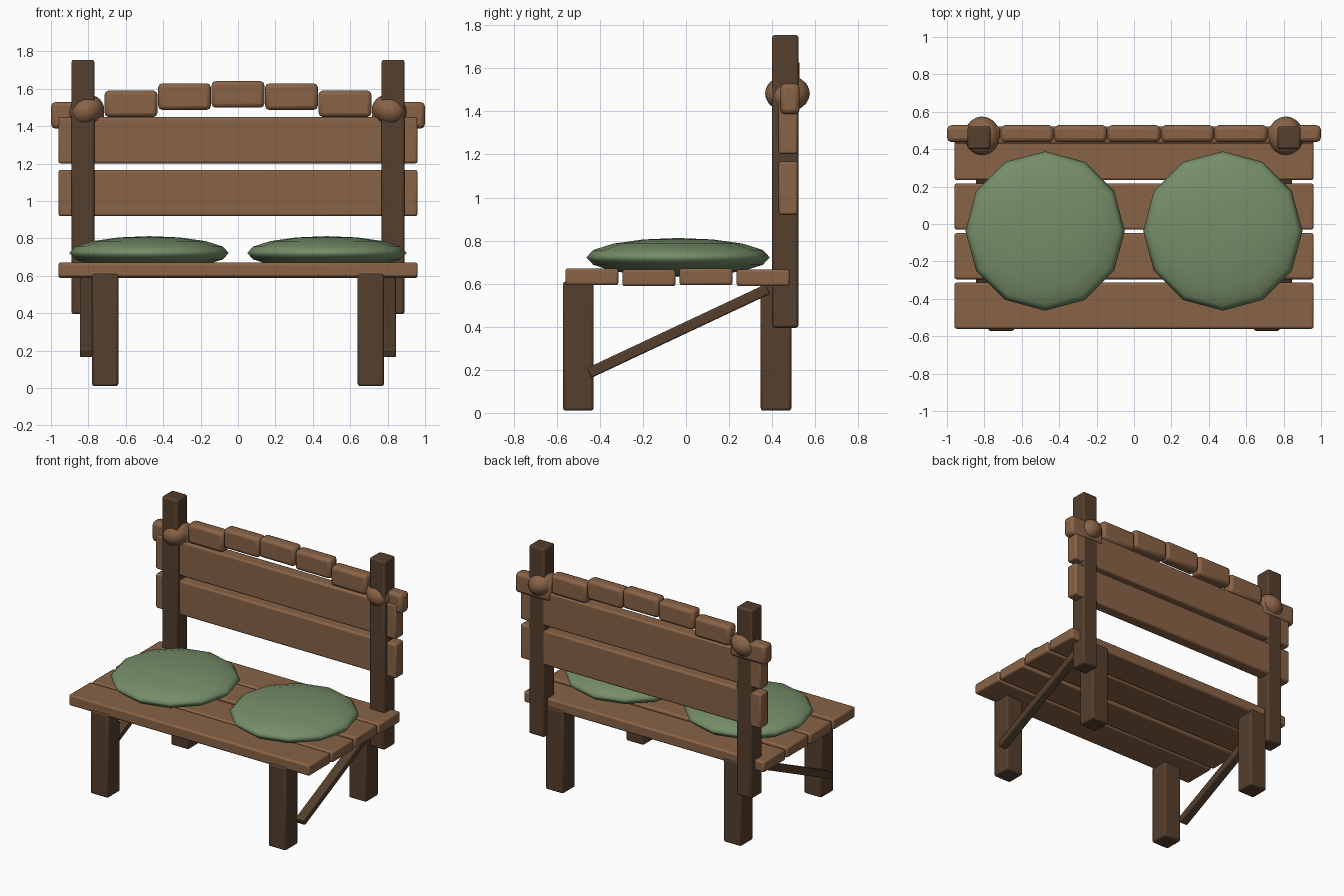
import bpy
from math import atan2, hypot, radians

if "Cube" in bpy.data.objects:
    bpy.data.objects.remove(bpy.data.objects["Cube"], do_unlink=True)


def material(name, colour):
    mat = bpy.data.materials.new(name)
    mat.use_nodes = True
    mat.diffuse_color = (*colour, 1)
    mat.node_tree.nodes["Principled BSDF"].inputs["Base Color"].default_value = (*colour, 1)
    return mat


light_wood = material("light wood", (0.25, 0.125, 0.062))
dark_wood = material("dark wood", (0.09, 0.05, 0.026))
green_cloth = material("green cloth", (0.18, 0.27, 0.14))


def finish(obj, name, mat, angle):
    obj.name = name
    obj.data.materials.append(mat)
    bpy.ops.object.shade_smooth_by_angle(angle=radians(angle))
    return obj


def block(name, mat, centre, size, bevel=0.012, tilt=0):
    """Bevelled timber, optionally pitched about x."""
    bpy.ops.mesh.primitive_cube_add(size=1, location=centre)
    obj = bpy.context.object
    obj.scale = size
    bpy.ops.object.transform_apply(location=False, rotation=False, scale=True)
    obj.rotation_euler.x = tilt
    mod = obj.modifiers.new("rounded edges", "BEVEL")
    mod.width = bevel
    mod.segments = 2
    return finish(obj, name, mat, 40)


def ball(name, mat, centre, radii, segments, rings, tilt=0):
    bpy.ops.mesh.primitive_uv_sphere_add(segments=segments, ring_count=rings, radius=1, location=centre)
    obj = bpy.context.object
    obj.scale = radii
    obj.rotation_euler.y = tilt
    return finish(obj, name, mat, 60)


# Seat planks, front to back
for i in range(4):
    block(f"seat_plank_{i + 1}", light_wood,
          (0, -0.437 + i * 0.265, 0.632 - 0.005 * (i % 2)), (1.92, 0.247, 0.078))

# Backrest planks
for name, z in (("lower", 1.043), ("upper", 1.325)):
    block(f"{name}_back_plank", light_wood, (0, 0.475, z), (1.92, 0.09, 0.248))

# Arched row of short blocks along the top
arch = (1.57, 1.558, 1.52, 1.458)
for i in range(-3, 4):
    block(f"top_block_{i + 4}", light_wood,
          (i * 0.286, 0.483, arch[abs(i)]), (0.282, 0.09, 0.142), 0.022)

# Parts repeated on both sides
brace_start, brace_end = (-0.45, 0.185), (0.38, 0.575)
dy, dz = (b - a for a, b in zip(brace_start, brace_end))
for side, s in (("left", 1), ("right", -1)):
    for row, y in (("front", -0.5), ("back", 0.418)):
        block(f"{side}_{row}_leg", dark_wood, (s * 0.71, y, 0.31), (0.14, 0.142, 0.6))
    block(f"{side}_post", dark_wood, (s * 0.829, 0.461, 1.075), (0.122, 0.122, 1.36))
    block(f"{side}_brace", dark_wood,
          (s * 0.812, brace_start[0] + dy / 2, brace_start[1] + dz / 2),
          (0.066, hypot(dy, dz), 0.05), 0.008, atan2(dz, dy))
    ball(f"{side}_knot", light_wood, (s * 0.812, 0.471, 1.483),
         (0.097, 0.104, 0.082), 20, 12, s * radians(25))
    ball(f"{side}_cushion", green_cloth, (s * 0.475, -0.037, 0.722),
         (0.426, 0.426, 0.09), 12, 8)
